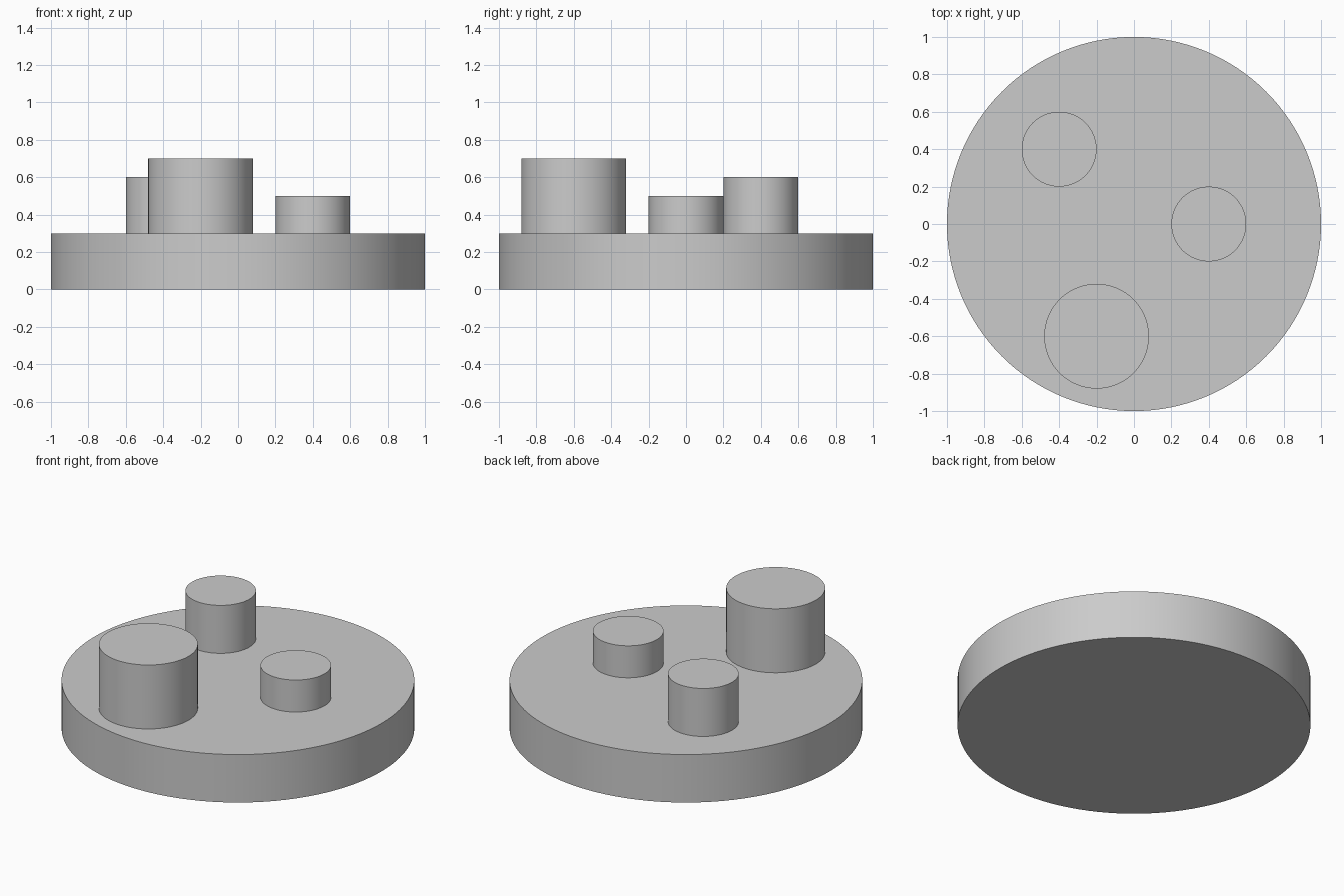
import bpy
import math

# Remove the default cube
cube = bpy.data.objects.get("Cube")
if cube:
    bpy.data.objects.remove(cube, do_unlink=True)

# Single grey material
GREY = (0.6, 0.6, 0.6, 1.0)
grey = bpy.data.materials.new("plain_grey")
grey.use_nodes = True
grey.diffuse_color = GREY
for node in grey.node_tree.nodes:
    if node.type == 'BSDF_PRINCIPLED':
        node.inputs["Base Color"].default_value = GREY


def add_cylinder(name, x, y, radius, bottom, top, sides=96):
    """Upright cylinder spanning bottom to top, with crisp rims."""
    bpy.ops.mesh.primitive_cylinder_add(
        vertices=sides, radius=radius, depth=top - bottom,
        location=(x, y, (bottom + top) / 2))
    obj = bpy.context.object
    obj.name = obj.data.name = name
    obj.data.materials.append(grey)
    bpy.ops.object.shade_smooth_by_angle(angle=math.radians(30))
    return obj


# Round base disc
BASE_TOP = 0.3
add_cylinder("base_disc", 0, 0, 1.0, 0, BASE_TOP, sides=128)

# Three pegs standing on the disc
pegs = [
    ("large_peg", -0.2, -0.6, 0.28, 0.7),
    ("medium_peg", -0.4, 0.4, 0.2, 0.6),
    ("short_peg", 0.4, 0.0, 0.2, 0.5),
]
for name, x, y, radius, top in pegs:
    add_cylinder(name, x, y, radius, BASE_TOP, top)
